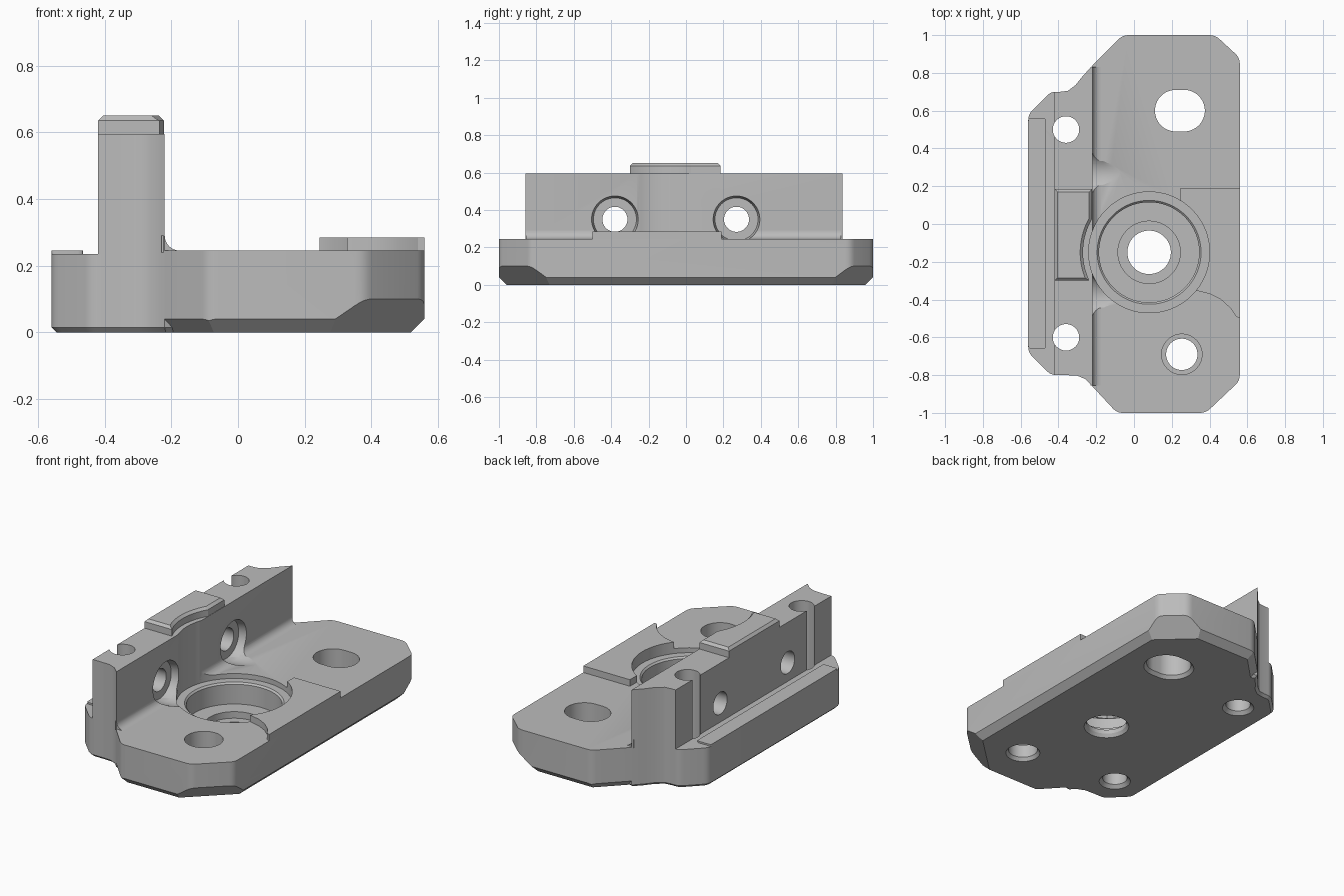
import bpy, bmesh
from math import sin, cos, pi
from mathutils import Vector

default = bpy.data.objects.get("Cube")
if default:
    bpy.data.objects.remove(default, do_unlink=True)

grey = bpy.data.materials.new("machined_grey")
grey.use_nodes = True
grey.diffuse_color = (0.5, 0.5, 0.5, 1)
grey.node_tree.nodes["Principled BSDF"].inputs["Base Color"].default_value = (0.5, 0.5, 0.5, 1)


def loft(rings):
    """Closed solid through matching rings of points."""
    bm = bmesh.new()
    loops = [[bm.verts.new(p) for p in ring] for ring in rings]
    n = len(loops[0])
    for a, b in zip(loops, loops[1:]):
        for i in range(n):
            j = (i + 1) % n
            bm.faces.new((a[i], a[j], b[j], b[i]))
    bm.faces.new(loops[0][::-1])
    bm.faces.new(loops[-1])
    bmesh.ops.recalc_face_normals(bm, faces=bm.faces)
    return bm


def prism(pts, z0, z1):
    return loft([[(x, y, z) for x, y in pts] for z in (z0, z1)])


def box(x0, x1, y0, y1, z0, z1):
    return prism([(x0, y0), (x1, y0), (x1, y1), (x0, y1)], z0, z1)


def make(name, bm):
    mesh = bpy.data.meshes.new(name)
    bm.to_mesh(mesh)
    bm.free()
    obj = bpy.data.objects.new(name, mesh)
    bpy.context.collection.objects.link(obj)
    mesh.materials.append(grey)
    return obj


def drill(name, cx, cy, steps, stretch=0, n=64):
    """Upright turned cutter; steps are (radius, z), stretch makes it oblong."""
    rings = []
    for r, z in steps:
        ring = []
        for i in range(n):
            a = 2 * pi * (i + 0.5) / n
            side = stretch if cos(a) > 0 else -stretch
            ring.append((cx + side + r * cos(a), cy + r * sin(a), z))
        rings.append(ring)
    return make(name, loft(rings))


def cross_drill(name, y, z, steps, n=48):
    """Turned cutter along x; steps are (radius, x)."""
    return make(name, loft([[(x, y + r * cos(2 * pi * i / n), z + r * sin(2 * pi * i / n))
                             for i in range(n)] for r, x in steps]))


def boolean(obj, tool, operation="DIFFERENCE"):
    mod = obj.modifiers.new("shape", "BOOLEAN")
    mod.object, mod.operation, mod.solver = tool, operation, "EXACT"
    bpy.context.view_layer.objects.active = obj
    bpy.ops.object.modifier_apply(modifier=mod.name)


def rounded(pts, d=0.03, steps=4):
    """Soften every corner of an outline."""
    out = []
    for i, p in enumerate(pts):
        p, a, b = Vector(p), Vector(pts[i - 1]), Vector(pts[(i + 1) % len(pts)])
        a = p + (a - p).normalized() * min(d, (a - p).length * 0.45)
        b = p + (b - p).normalized() * min(d, (b - p).length * 0.45)
        for k in range(steps + 1):
            t = k / steps
            out.append(tuple(a * (1 - t) ** 2 + p * 2 * t * (1 - t) + b * t * t))
    return out


def bevel_rim(bm, z, size):
    rim = [e for e in bm.edges if all(abs(v.co.z - z) < 1e-5 for v in e.verts)]
    bmesh.ops.bevel(bm, geom=rim, offset=size, segments=1, affect="EDGES")


# Base plate with sloped underside edges
plate = [(-0.22, -0.86), (-0.09, -1), (0.38, -1), (0.56, -0.83),
         (0.56, 0.88), (0.43, 1), (-0.06, 1), (-0.22, 0.84)]
chamfers = [0.04, 0.04, 0.1, 0.04, 0.1, 0.04, 0.04, 0]
outline = [plate[0]] + rounded(plate)[5:-5] + [plate[-1]]
bm = prism(outline, 0, 0.245)
for i, size in enumerate(chamfers):
    if size:
        (x0, y0), (x1, y1) = plate[i], plate[(i + 1) % 8]
        out = Vector((y1 - y0, x0 - x1, 0)).normalized()
        cut = bmesh.ops.bisect_plane(bm, geom=bm.verts[:] + bm.edges[:] + bm.faces[:], dist=1e-6,
                                     plane_co=(x0, y0, size), plane_no=out - Vector((0, 0, 1)),
                                     clear_outer=True)
        edges = [g for g in cut["geom_cut"] if isinstance(g, bmesh.types.BMEdge)]
        bmesh.ops.edgeloop_fill(bm, edges=edges)
bmesh.ops.recalc_face_normals(bm, faces=bm.faces)
base = make("base_plate", bm)

# Side flange, merged into the plate; its ends sweep into the plate diagonals
front_end = [(-0.36, -0.80), (-0.30, -0.803), (-0.26, -0.82), (-0.22, -0.858)]
back_end = [(-0.22, 0.838), (-0.27, 0.785), (-0.31, 0.735), (-0.35, 0.705), (-0.39, 0.70)]
corner_a = rounded([(-0.56, 0.58), (-0.56, -0.68), (-0.44, -0.80), (-0.36, -0.80)])[5:15]
corner_b = rounded([(-0.39, 0.70), (-0.44, 0.70), (-0.56, 0.58), (-0.56, -0.68)])[5:15]
bm = prism(corner_a + front_end + [(-0.1, -0.8), (-0.1, 0.8)] + back_end + corner_b, 0, 0.235)
bevel_rim(bm, 0, 0.015)
flange = make("side_flange", bm)
boolean(base, flange, "UNION")
bpy.data.objects.remove(flange, do_unlink=True)

# Upright wall on the flange
wall = make("upright_wall", prism([(-0.42, -0.80)] + front_end + back_end + [(-0.42, 0.70)],
                                  0.235, 0.595))

# Fillet along the foot of the wall
section = [(-0.23, 0.24), (-0.175, 0.24), (-0.175, 0.245)]
section += [(-0.175 - 0.045 * sin(a), 0.29 - 0.045 * cos(a)) for a in (pi * k / 16 for k in range(1, 9))]
section += [(-0.23, 0.29)]
fillet = make("wall_fillet", loft([[(x, y, z) for x, z in section] for y in (-0.855, 0.83)]))

# Locating tab on top of the wall
bm = box(-0.42, -0.222, -0.30, 0.185, 0.595, 0.65)
bevel_rim(bm, 0.65, 0.015)
tab = make("locating_tab", bm)

# Raised pad beside the bore
pad = make("raised_pad", prism([(0.245, 0.19), (0.245, -0.34), (0.34, -0.355), (0.40, -0.37), (0.46, -0.40),
                                (0.51, -0.445), (0.54, -0.49), (0.56, -0.50), (0.56, 0.19)],
                               0.245, 0.285))

# Raised strip along the flange edge
strip = make("edge_strip", prism(rounded([(-0.56, -0.66), (-0.465, -0.66),
                                          (-0.465, 0.56), (-0.56, 0.56)], 0.015), 0.235, 0.245))

# Cutters: stepped bore, mounting holes, wall holes
bx, by = 0.08, -0.15
bore = drill("bore_cutter", bx, by, [(0.135, -0.01), (0.115, 0.02), (0.115, 0.045), (0.165, 0.045),
                                     (0.165, 0.085), (0.265, 0.085), (0.265, 0.205), (0.275, 0.215),
                                     (0.32, 0.215), (0.32, 0.595)], n=96)
tab_relief = drill("tab_relief_cutter", bx, by, [(0.35, 0.55), (0.35, 0.635), (0.37, 0.655)], n=96)
oblong = drill("oblong_cutter", 0.243, 0.6, [(0.135, -0.01), (0.11, 0.02), (0.11, 0.4)], 0.022)
round_hole = drill("round_hole_cutter", 0.253, -0.69, [(0.105, -0.01), (0.083, 0.02), (0.083, 0.1),
                                                       (0.107, 0.1), (0.107, 0.4)])
cutters = [bore, tab_relief, oblong, round_hole]
for y in (0.5, -0.6):
    cutters.append(drill("post_hole_cutter", -0.36, y, [(0.1, -0.01), (0.07, 0.02), (0.07, 0.7)]))
for y in (0.27, -0.38):
    cutters.append(cross_drill("cross_hole_cutter", y, 0.35, [
        (0.067, -0.5), (0.067, -0.265), (0.115, -0.265), (0.125, -0.22), (0.122, -0.16), (0.104, -0.07)]))

for obj, tools in ((base, [bore, oblong, round_hole] + cutters[4:]),
                   (wall, [bore] + cutters[4:]),
                   (fillet, [bore] + cutters[6:]),
                   (tab, [tab_relief]),
                   (pad, [bore])):
    for tool in tools:
        boolean(obj, tool)
for tool in cutters:
    bpy.data.objects.remove(tool, do_unlink=True)

# Smooth the round surfaces, keep edges crisp
bpy.ops.object.select_all(action="DESELECT")
for obj in (base, wall, fillet, tab, pad, strip):
    obj.select_set(True)
bpy.context.view_layer.objects.active = base
bpy.ops.object.shade_smooth_by_angle(angle=pi / 7)
